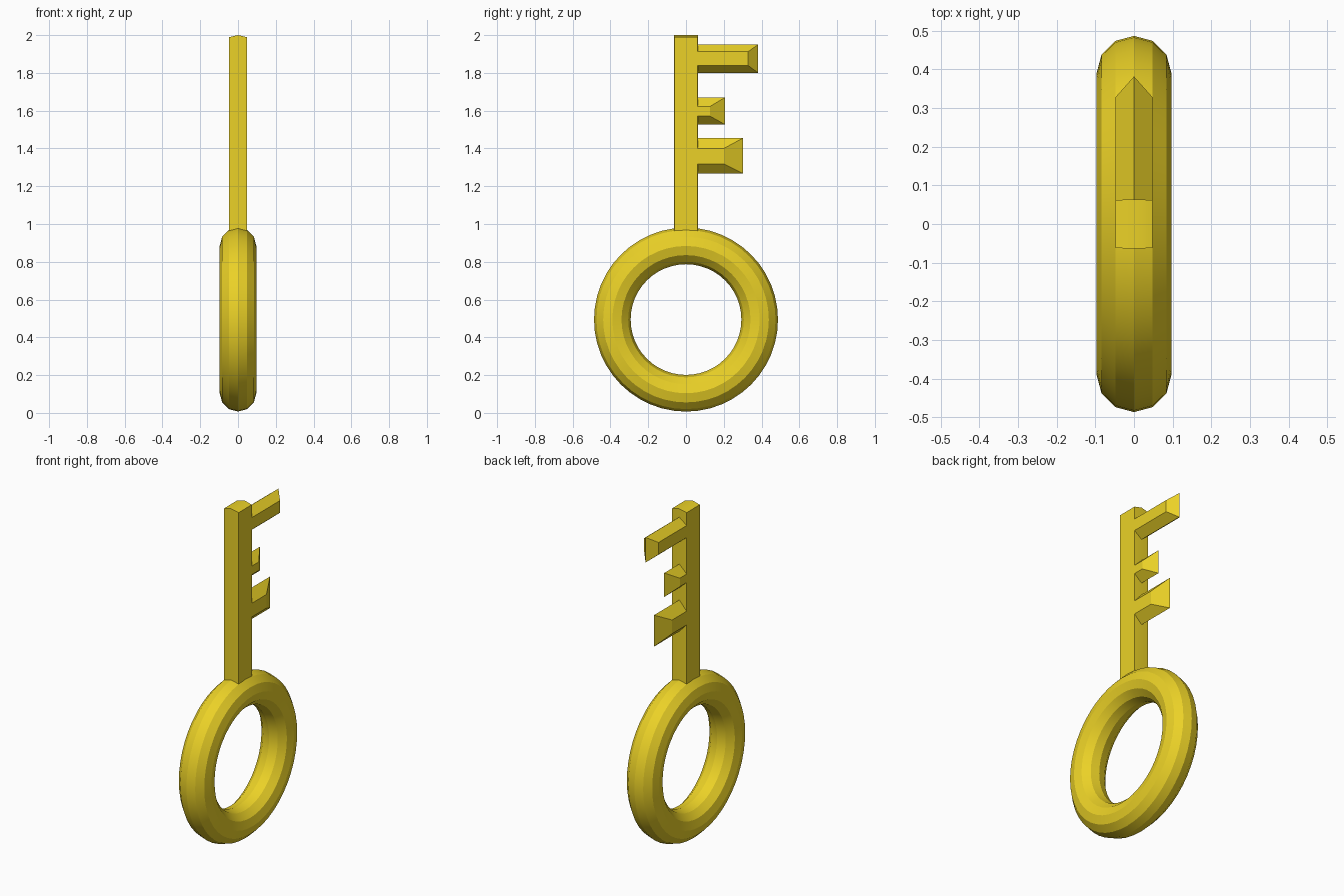
import bpy
import math

if "Cube" in bpy.data.objects:
    bpy.data.objects.remove(bpy.data.objects["Cube"])

gold = bpy.data.materials.new("gold")
gold.diffuse_color = (0.83, 0.64, 0.02, 1)
gold.use_nodes = True
gold.node_tree.nodes["Principled BSDF"].inputs["Base Color"].default_value = gold.diffuse_color


def ridged_bar(name, outer, inner, half_x):
    """Bar with a large (y0, y1, z0, z1) outline at x=0 tapering to a smaller one on both sides."""
    verts = []
    for x, (y0, y1, z0, z1) in ((-half_x, inner), (0, outer), (half_x, inner)):
        verts += [(x, y0, z0), (x, y1, z0), (x, y1, z1), (x, y0, z1)]
    faces = [(0, 1, 2, 3), (11, 10, 9, 8)]
    for ring in (0, 4):
        for i in range(4):
            j = (i + 1) % 4
            faces.append((ring + j, ring + i, ring + i + 4, ring + j + 4))
    mesh = bpy.data.meshes.new(name)
    mesh.from_pydata(verts, [], faces)
    obj = bpy.data.objects.new(name, mesh)
    bpy.context.collection.objects.link(obj)
    mesh.materials.append(gold)
    return obj


def smooth(obj, degrees):
    bpy.ops.object.select_all(action='DESELECT')
    obj.select_set(True)
    bpy.context.view_layer.objects.active = obj
    bpy.ops.object.shade_smooth_by_angle(angle=math.radians(degrees))


# Ring handle, standing in the YZ plane
bpy.ops.mesh.primitive_torus_add(
    major_segments=48, minor_segments=12, major_radius=0.39, minor_radius=0.097,
    location=(0, 0, 0.494), rotation=(0, math.pi / 2, 0))
handle = bpy.context.object
handle.name = "ring_handle"
handle.data.materials.append(gold)
smooth(handle, 25)

# Shaft with a slightly crowned tip, sunk into the ring
shaft = ridged_bar("shaft", (-0.064, 0.064, 0.88, 2.0), (-0.062, 0.062, 0.88, 1.989), 0.048)
smooth(shaft, 30)

# Teeth: (reach at ridge, reach at sides, ridge z range, side z range)
teeth = {
    "tooth_top": (0.382, 0.328, (1.80, 1.95), (1.84, 1.912)),
    "tooth_middle": (0.206, 0.127, (1.527, 1.67), (1.571, 1.622)),
    "tooth_bottom": (0.302, 0.20, (1.267, 1.455), (1.318, 1.40)),
}
for name, (ridge_y, side_y, ridge_z, side_z) in teeth.items():
    ridged_bar(name, (0.03, ridge_y, *ridge_z), (0.03, side_y, *side_z), 0.048)
